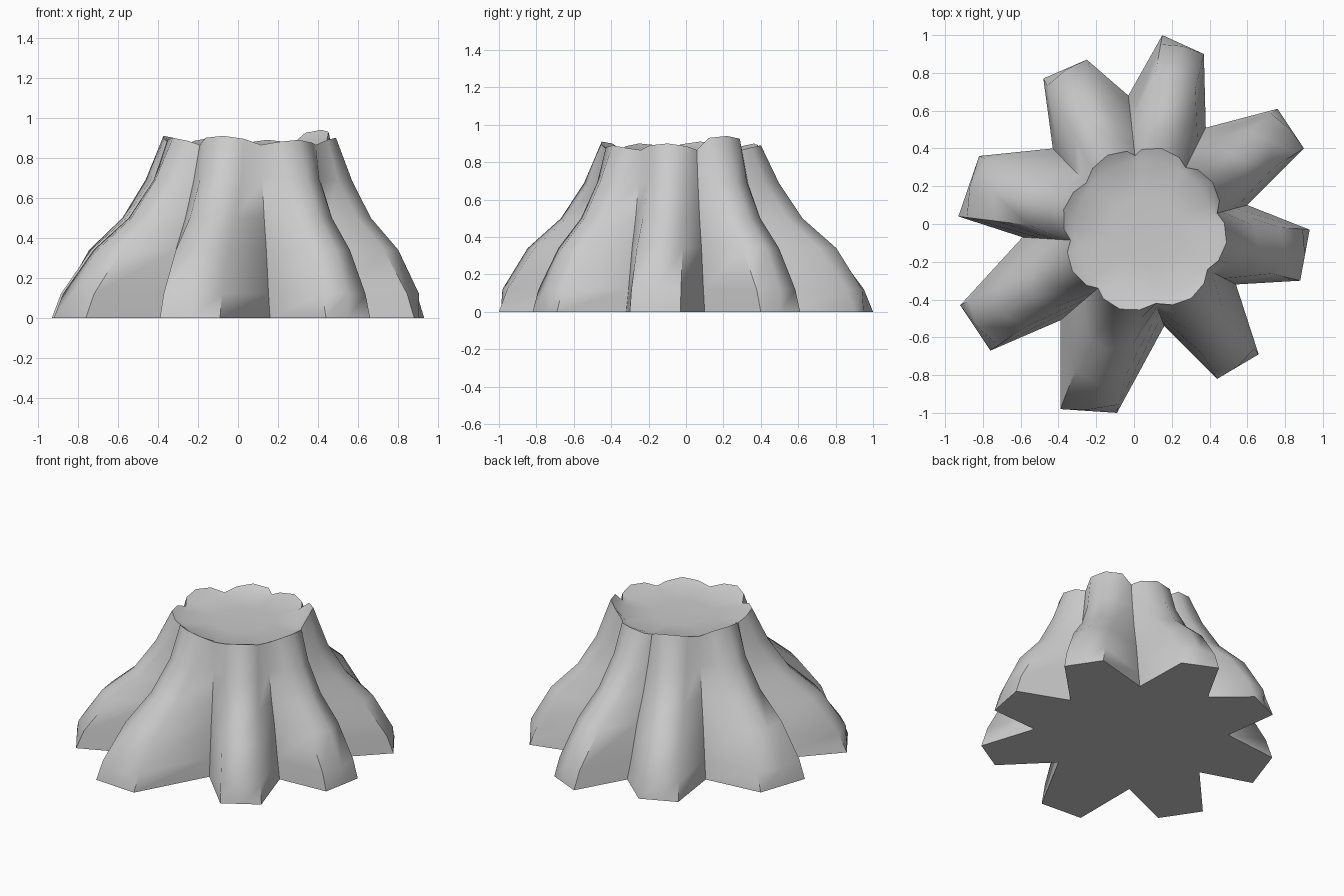
import bpy, bmesh
from math import atan2, cos, sin, pi
from mathutils import Vector

if "Cube" in bpy.data.objects:
    bpy.data.objects.remove(bpy.data.objects["Cube"])

CENTRE = Vector((0.055, -0.03))

# Each root, counter-clockwise: two tip corners, the valley after it, rim height
ROOTS = [
    ((0.88, -0.30), (0.93, -0.03), (0.60, 0.10), 0.90),
    ((0.90, 0.40), (0.76, 0.61), (0.38, 0.51), 0.94),
    ((0.37, 0.90), (0.15, 1.00), (-0.03, 0.68), 0.89),
    ((-0.25, 0.87), (-0.48, 0.77), (-0.43, 0.40), 0.90),
    ((-0.82, 0.36), (-0.93, 0.04), (-0.59, -0.07), 0.91),
    ((-0.92, -0.43), (-0.76, -0.67), (-0.39, -0.51), 0.90),
    ((-0.39, -0.98), (-0.09, -1.00), (0.16, -0.54), 0.91),
    ((0.44, -0.82), (0.66, -0.69), (0.54, -0.32), 0.89),
]
# Height, spread of root ridge, root edges and valleys
LEVELS = [
    (0.00, 1.00, 1.00, 1.00),
    (0.12, 0.94, 0.92, 0.84),
    (0.34, 0.69, 0.65, 0.60),
    (0.50, 0.36, 0.34, 0.36),
    (0.69, 0.13, 0.12, 0.15),
    (0.87, 0.00, 0.00, 0.00),
]


def angle_of(p):
    d = p - CENTRE
    return atan2(d.y, d.x)


def on_rim(a, r):
    return CENTRE + Vector((cos(a), sin(a))) * r


# Columns running from rim to ground: (kind, rim point, ground point, rim height)
columns = []
mids = [angle_of((Vector(r[0]) + Vector(r[1])) / 2) for r in ROOTS]
for i, (a, b, v, top) in enumerate(ROOTS):
    a, b, v = Vector(a), Vector(b), Vector(v)
    m = mids[i]
    gap = (mids[(i + 1) % len(ROOTS)] - m) % (2 * pi)
    columns += [
        (1, on_rim(m - 0.24, 0.425), a, top - 0.01),
        (0, on_rim(m, 0.44), (a + b) / 2, top),
        (1, on_rim(m + 0.24, 0.425), b, top - 0.015),
        (2, on_rim(m + gap / 2, 0.395), v, 0.865),
    ]

bm = bmesh.new()
rings = []
# Outer bark
for n, (z, *spread) in enumerate(LEVELS):
    ring = []
    for kind, rim, ground, top in columns:
        p = rim.lerp(ground, spread[kind])
        if kind == 0 and 0 < n < 5:
            p += (p - CENTRE).normalized() * 0.025
        ring.append(bm.verts.new((p.x, p.y, top if n == 5 else z)))
    rings.append(ring)
# Broken rim thickness, then shallow dished cut
for r, z in ((0.37, 0.86), (0.18, 0.85)):
    ring = []
    for kind, rim, ground, top in columns:
        p = on_rim(angle_of(rim), r)
        ring.append(bm.verts.new((p.x, p.y, z)))
    rings.append(ring)
count = len(columns)
for lo, hi in zip(rings, rings[1:]):
    for i in range(count):
        j = (i + 1) % count
        bm.faces.new((lo[i], lo[j], hi[j], hi[i]))
bm.faces.new(rings[-1])
# Flat underside
bm.faces.new(list(reversed(rings[0])))
bmesh.ops.recalc_face_normals(bm, faces=bm.faces)

mesh = bpy.data.meshes.new("tree_stump")
bm.to_mesh(mesh)
bm.free()
stump = bpy.data.objects.new("tree_stump", mesh)
bpy.context.collection.objects.link(stump)
bpy.context.view_layer.objects.active = stump
stump.select_set(True)
bpy.ops.object.shade_smooth_by_angle(angle=1.0)
